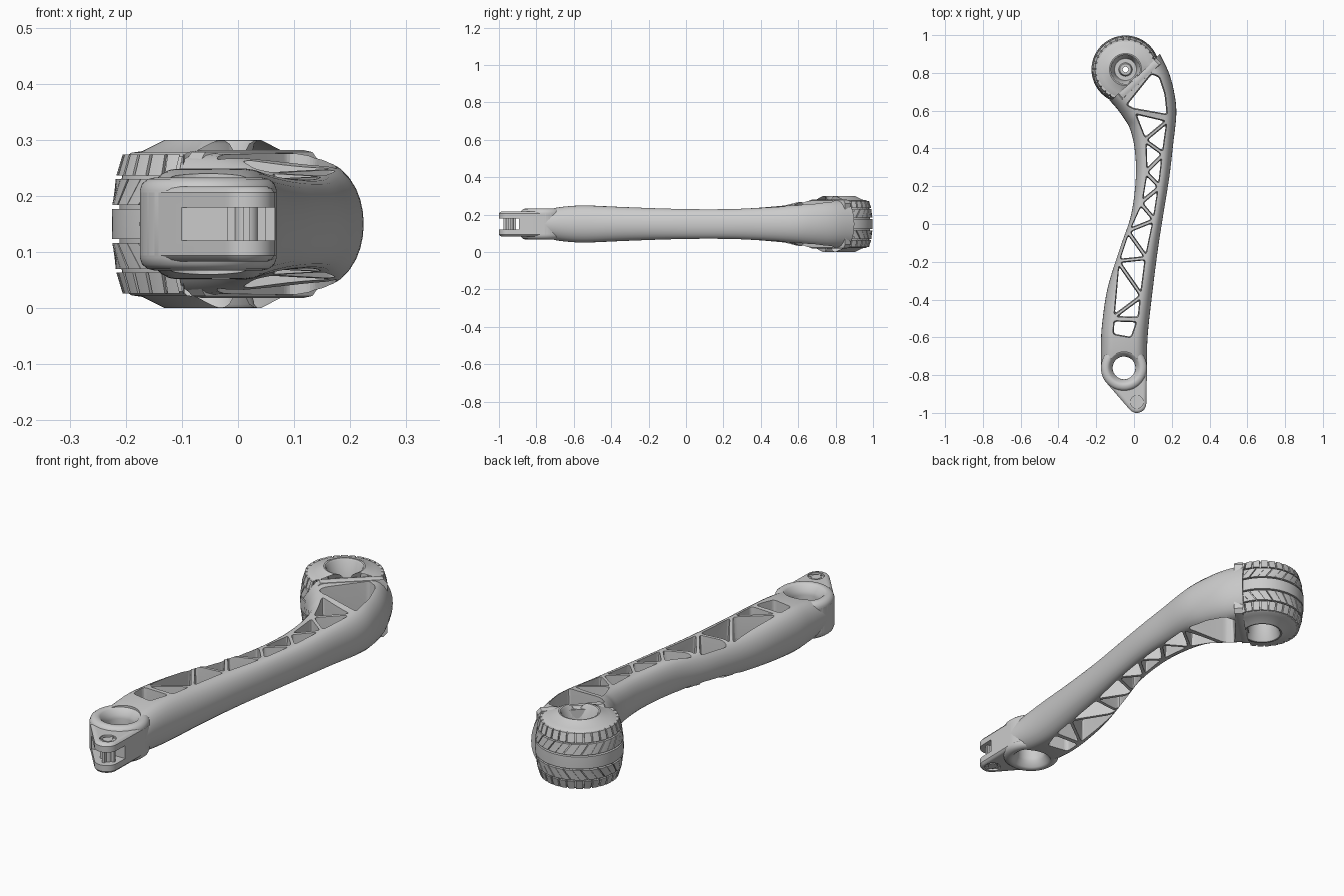
import bpy, bmesh
from math import cos, sin, pi, tau, radians
from mathutils import Vector

if "Cube" in bpy.data.objects:
    bpy.data.objects.remove(bpy.data.objects["Cube"])

ZC = 0.15                                   # mid height of everything
WHEEL, EYE, TIP = (-0.045, 0.818), (-0.053, -0.762), (0.015, -0.95)
CUT_P, CUT_D, CUT_N = (0.015, 0.778), (0.735, 0.678), (-0.678, 0.735)


def loft(bm, rings, closed=False):
    """Skin a list of equal-length rings; cap the ends unless closed."""
    vs = [[bm.verts.new(p) for p in r] for r in rings]
    n = len(vs[0])
    for i in range(len(vs) if closed else len(vs) - 1):
        a, b = vs[i], vs[(i + 1) % len(vs)]
        for j in range(n):
            k = (j + 1) % n
            bm.faces.new((a[j], a[k], b[k], b[j]))
    if not closed:
        bm.faces.new(vs[0])
        bm.faces.new(vs[-1][::-1])


def revolve(bm, center, profile, steps=96):
    """Closed (radius, height offset) profile turned around a vertical axis."""
    loft(bm, [[(center[0] + r * cos(tau * i / steps), center[1] + r * sin(tau * i / steps), ZC + z)
               for r, z in profile] for i in range(steps)], True)


def disc(bm, center, r, z0, z1, steps=48):
    loft(bm, [[(center[0] + r * cos(tau * i / steps), center[1] + r * sin(tau * i / steps), z)
               for i in range(steps)] for z in (z0, z1)])


def box(bm, x0, x1, y0, y1, z0, z1):
    loft(bm, [[(x0, y0, z), (x1, y0, z), (x1, y1, z), (x0, y1, z)] for z in (z0, z1)])


def make(name, bm, angle=35, hidden=False):
    bmesh.ops.recalc_face_normals(bm, faces=bm.faces)
    me = bpy.data.meshes.new(name)
    bm.to_mesh(me)
    bm.free()
    ob = bpy.data.objects.new(name, me)
    bpy.context.collection.objects.link(ob)
    ob.hide_render = hidden
    if not hidden:
        smooth(ob, angle)
    return ob


def smooth(ob, angle=35):
    bpy.ops.object.select_all(action='DESELECT')
    ob.select_set(True)
    bpy.context.view_layer.objects.active = ob
    bpy.ops.object.shade_smooth_by_angle(angle=radians(angle))


def carve(ob, cutters):
    for c in cutters:
        m = ob.modifiers.new("carve", 'BOOLEAN')
        m.object, m.operation, m.solver = c, 'DIFFERENCE', 'EXACT'
    dg = bpy.context.evaluated_depsgraph_get()
    me = bpy.data.meshes.new_from_object(ob.evaluated_get(dg))
    ob.modifiers.clear()
    ob.data = me
    smooth(ob)


def mirrored(half):
    return half + [(r, -z) for r, z in reversed(half)]


# Curved arm: stations of left edge, right edge, half height
stations = [(-.13, .655, .137, .90, .127), (-.09, .61, .185, .80, .124), (-.047, .55, .214, .69, .114),
            (-.02, .50, .224, .58, .10), (.003, .40, .207, .42, .088), (.01, .25, .187, .25, .08),
            (-.015, .05, .155, .05, .079), (-.075, -.13, .127, -.13, .083), (-.14, -.34, .10, -.34, .091),
            (-.17, -.54, .077, -.54, .099), (-.175, -.66, .069, -.66, .092), (-.175, -.76, .069, -.76, .075)]


def catmull(pts, sub):
    p = [pts[0]] + pts + [pts[-1]]
    out = []
    for i in range(1, len(p) - 2):
        for s in range(sub):
            t = s / sub
            out.append([0.5 * (2 * b + (c - a) * t + (2 * a - 5 * b + 4 * c - d) * t * t
                               + (3 * b - a - 3 * c + d) * t ** 3)
                        for a, b, c, d in zip(*p[i - 1:i + 3])])
    return out + [list(pts[-1])]


def section(lx, ly, rx, ry, h, n=14):
    """Flat top and bottom with elliptical sides."""
    L, R = Vector((lx, ly)), Vector((rx, ry))
    w = (R - L).length / 2
    mid, u = (L + R) / 2, (R - L).normalized()
    c = min(0.08, 0.52 * w)
    ring = []
    for side in (1, -1):
        for i in range(n + 1):
            a = -pi / 2 + pi * i / n
            p = mid + u * side * (w - c + c * cos(a))
            ring.append((p.x, p.y, ZC + side * h * sin(a)))
    return ring


bm = bmesh.new()
loft(bm, [section(*s) for s in catmull(stations, 6)])
arm = make("arm", bm)

# Truss openings between zigzag struts, narrowing towards mid depth
zig = [(-.003, .593), (.183, .55), (.055, .444), (.158, .37), (.061, .275), (.137, .196), (.034, .111),
       (.11, .021), (-.034, -.037), (.068, -.18), (-.087, -.196), (.042, -.381), (-.114, -.497), (.029, -.503)]
holes = [list(zig[i:i + 3]) for i in range(len(zig) - 2)]
holes.append([(-.05, .63), (.09, .805), (.14, .785), (.172, .69), (.185, .57), (-.01, .605)])
holes.append([(-.114, -.505), (.025, -.51), (-.01, -.61), (-.118, -.59)])


def inset_round(poly, d):
    P = [Vector(p) for p in poly]
    n = len(P)
    if sum(P[i - 1].cross(P[i]) for i in range(n)) < 0:
        P.reverse()
    Q = []
    for i in range(n):
        e1, e2 = (P[i] - P[i - 1]).normalized(), (P[(i + 1) % n] - P[i]).normalized()
        n1, n2 = Vector((-e1.y, e1.x)), Vector((-e2.y, e2.x))
        Q.append(P[i] + (n1 + n2) * d / (1 + n1.dot(n2)))
    out = []
    for i in range(n):
        p, a, b = Q[i], Q[i - 1] - Q[i], Q[(i + 1) % n] - Q[i]
        a, b = (v.normalized() * min(0.016, 0.3 * v.length) for v in (a, b))
        for t in (0, .25, .5, .75, 1):
            out.append(p + a * (1 - t) ** 2 + b * t * t)
    return out


bm = bmesh.new()
for h in holes:
    loft(bm, [[(p.x, p.y, z) for p in inset_round(h, d)]
              for z, d in ((-.01, .003), (ZC, .011), (.31, .003))])
truss_cutter = make("truss_cutter", bm, hidden=True)
bm = bmesh.new()
disc(bm, EYE, 0.085, -.05, .35)
bore_cutter = make("bore_cutter", bm, hidden=True)
carve(arm, [truss_cutter, bore_cutter])

# Pivot eye: rounded ring with a countersunk bore
bm = bmesh.new()
revolve(bm, EYE, mirrored([(.060, .04), (.063, .055), (.08, .077), (.087, .082), (.097, .0825),
                           (.108, .080), (.118, .072), (.122, .06)]), 64)
make("pivot_eye", bm)

# Fork: hull of the eye and the tip, slotted
def hull(z, d, n=96):
    ring = []
    for i in range(n):
        u = Vector((cos(tau * i / n), sin(tau * i / n)))
        c, r = max(((Vector(EYE), .122 - d), (Vector(TIP), .05 - d)), key=lambda k: k[0].dot(u) + k[1])
        p = c + u * r
        ring.append((p.x, p.y, z))
    return ring


bm = bmesh.new()
loft(bm, [hull(ZC + z, d) for z, d in ((-.067, .014), (-.064, .006), (-.056, 0), (.056, 0), (.064, .006), (.067, .014))])
fork = make("fork", bm)
bm = bmesh.new()
box(bm, -.3, .3, -1.1, -.893, .121, .179)
slot_cutter = make("slot_cutter", bm, hidden=True)
bm = bmesh.new()
for z0, z1 in ((.05, .093), (.207, .25)):
    disc(bm, (TIP[0], TIP[1] + .008), .034, z0, z1, 32)
screw_cutter = make("screw_cutter", bm, hidden=True)
carve(fork, [bore_cutter, slot_cutter, screw_cutter])

# Fork pin with crossed head bars
bm = bmesh.new()
x, y = TIP[0], TIP[1] + .008
disc(bm, (x, y), .021, .087, .213, 32)
box(bm, x - .034, x + .034, y - .006, y + .006, .088, .212)
box(bm, x - .006, x + .006, y - .034, y + .034, .088, .212)
make("fork_pin", bm)


# Wheel parts are trimmed along the slanted joint with the arm
def trim(bm):
    bmesh.ops.bisect_plane(bm, geom=bm.verts[:] + bm.edges[:] + bm.faces[:], dist=1e-5,
                           plane_co=(*CUT_P, 0), plane_no=(*CUT_N, 0), clear_inner=True)


bm = bmesh.new()
revolve(bm, WHEEL, mirrored([(.015, .085), (.030, .085), (.036, .065), (.058, .065), (.074, .143), (.079, .149),
                             (.085, .15), (.125, .130), (.145, .127), (.155, .120), (.160, .10), (.166, .05)]))
trim(bm)
make("wheel_core", bm)


def crown(z):
    return .18 - .018 * (abs(z) / .12) ** 2.4


def tread(bm, a0, a1, z0, z1, skew, n=4):
    zs = (z0, z0, z1, z1)
    rs = (.145, crown(z0), crown(z1), .145)
    loft(bm, [[(WHEEL[0] + r * cos(a0 + (a1 - a0) * i / n + skew * abs(z)),
                WHEEL[1] + r * sin(a0 + (a1 - a0) * i / n + skew * abs(z)), ZC + z)
               for z, r in zip(zs, rs)] for i in range(n + 1)])


bm = bmesh.new()
revolve(bm, WHEEL, [(.15, -.027), (crown(.027), -.027), (.18, 0), (crown(.027), .027), (.15, .027)])
N = 30
for k in range(N):
    a, s = tau * k / N, tau / N
    for m in (1, -1):
        tread(bm, a, a + s * .82, m * .086, m * .124, 0)
        tread(bm, a, a + s * (.86 if k % 2 else .97), m * .034, m * .080, 4.0)
trim(bm)
make("tyre_tread", bm, 30)

# Bar along the joint between wheel and arm
P, D, N2 = Vector(CUT_P), Vector(CUT_D).normalized(), Vector(CUT_N).normalized()
bm = bmesh.new()
rings = []
for z, wd, ln in ((-.132, .010, .115), (-.128, .018, .13), (-.11, .02, .145),
                  (.11, .02, .145), (.128, .018, .13), (.132, .010, .115)):
    rings.append([(*(P - N2 * .015 + D * ln * i + N2 * wd * j), ZC + z)
                  for i, j in ((-1, -1), (1, -1), (1, 1), (-1, 1))])
loft(bm, rings)
make("joint_bar", bm)
